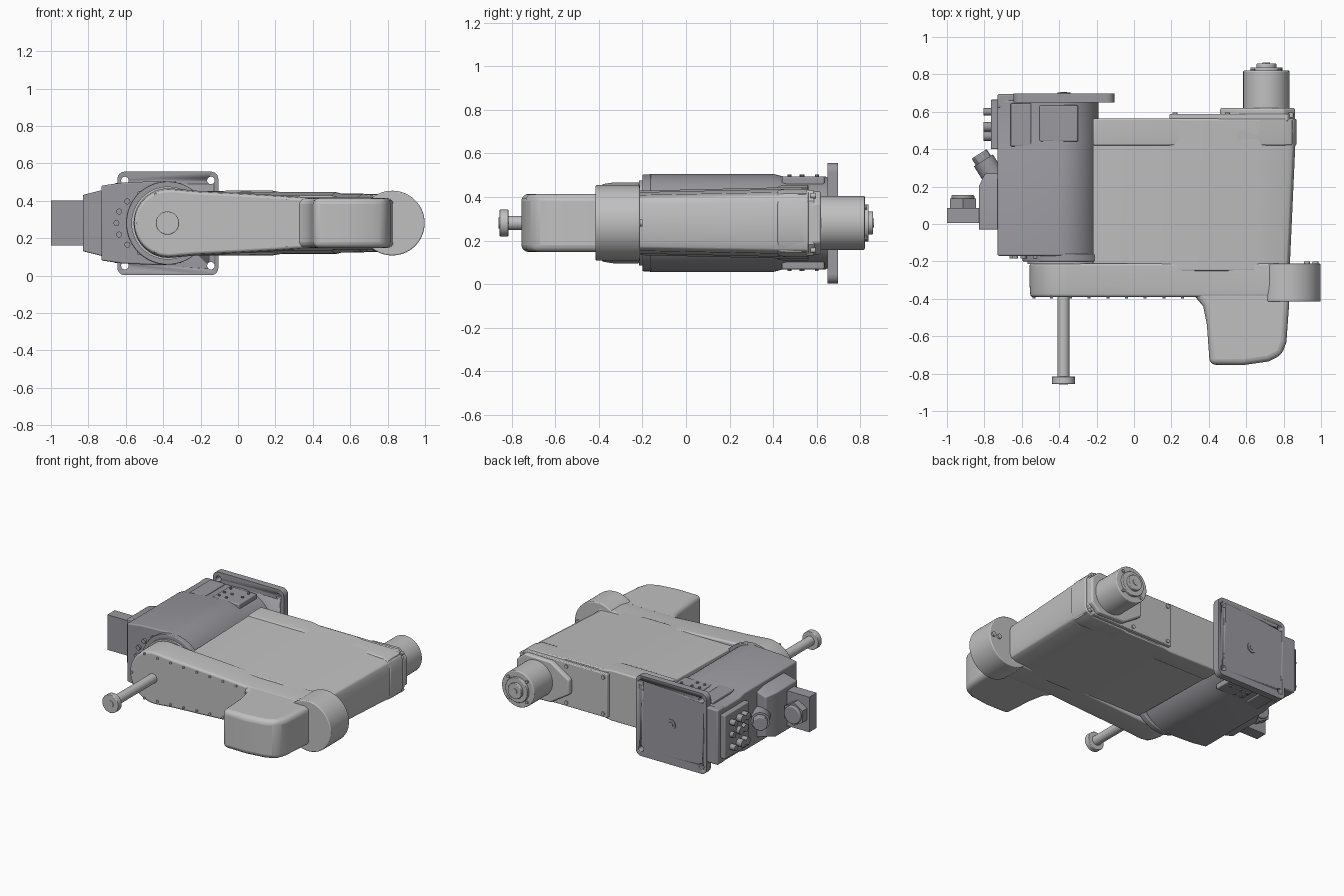
import bpy, bmesh, math
from mathutils import Vector

if "Cube" in bpy.data.objects:
    bpy.data.objects.remove(bpy.data.objects["Cube"])

ZC = 0.281  # mid height shared by every part


def material(name, rgb):
    m = bpy.data.materials.new(name)
    m.use_nodes = True
    m.diffuse_color = (*rgb, 1)
    m.node_tree.nodes["Principled BSDF"].inputs["Base Color"].default_value = (*rgb, 1)
    return m


LIGHT = material("light grey", (0.53, 0.53, 0.53))
DARK = material("slate grey", (0.32, 0.32, 0.35))


def finish(name, bm, mat, bevel=0, segments=3):
    bmesh.ops.recalc_face_normals(bm, faces=bm.faces)
    mesh = bpy.data.meshes.new(name)
    bm.to_mesh(mesh)
    bm.free()
    ob = bpy.data.objects.new(name, mesh)
    bpy.context.collection.objects.link(ob)
    mesh.materials.append(mat)
    if bevel:
        b = ob.modifiers.new("bevel", "BEVEL")
        b.width, b.segments = bevel, segments
        b.limit_method, b.angle_limit = "ANGLE", math.radians(40)
    bpy.ops.object.select_all(action="DESELECT")
    bpy.context.view_layer.objects.active = ob
    ob.select_set(True)
    bpy.ops.object.shade_smooth_by_angle(angle=math.radians(32))
    return ob


def skin(bm, rings):
    rows = [[bm.verts.new(p) for p in ring] for ring in rings]
    n = len(rows[0])
    for a, b in zip(rows, rows[1:]):
        for i in range(n):
            j = (i + 1) % n
            bm.faces.new((a[i], a[j], b[j], b[i]))
    bm.faces.new(rows[0])
    bm.faces.new(rows[-1])


def loft(name, half, stations, mat, bevel=0, pivot=0):
    """Half profile (x, height) mirrored about ZC, swept along y as (y, x scale, z scale)."""
    ring = half + [(x, -h) for x, h in reversed(half) if h > 1e-4]
    bm = bmesh.new()
    skin(bm, [[(pivot + (x - pivot) * sx, y, ZC + h * sz) for x, h in ring]
              for y, sx, sz in stations])
    return finish(name, bm, mat, bevel)


def slab(name, outline, half, mat, bevel=0, z=ZC):
    """Outline in x and y, thickened up and down."""
    bm = bmesh.new()
    skin(bm, [[(x, y, z + s * half) for x, y in outline] for s in (-1, 1)])
    return finish(name, bm, mat, bevel, 4)


def box(name, x, y, z, mat, bevel=0):
    return slab(name, [(x[0], y[0]), (x[1], y[0]), (x[1], y[1]), (x[0], y[1])],
                (z[1] - z[0]) / 2, mat, bevel, (z[0] + z[1]) / 2)


def rod(name, a, b, r, mat, bevel=0, sides=48):
    a, b = Vector(a), Vector(b)
    bm = bmesh.new()
    bmesh.ops.create_cone(bm, cap_ends=True, segments=sides, radius1=r, radius2=r,
                          depth=(b - a).length)
    bm.transform(Vector((0, 0, 1)).rotation_difference(b - a).to_matrix().to_4x4())
    bmesh.ops.translate(bm, verts=bm.verts, vec=(a + b) / 2)
    return finish(name, bm, mat, bevel)


def y_rod(name, x, y0, y1, r, mat, z=ZC, bevel=0, sides=48):
    return rod(name, (x, y0, z), (x, y1, z), r, mat, bevel, sides)


def arc(cx, r, start, end, n=16):
    angles = [math.radians(start + (end - start) * i / n) for i in range(n + 1)]
    return [(cx + r * math.cos(a), max(0, r * math.sin(a))) for a in angles]


# Base housing: flat on one side, half round on the other
loft("base_housing", [(-0.73, 0.2), (-0.62, 0.216)] + arc(-0.415, 0.225, 90, 0),
     [(-0.17, 1, 1), (0.4, 1, 1), (0.46, 1, 0.93), (0.66, 1, 0.93)], DARK, 0.008, -0.45)
box("base_rear_corner", (-0.73, -0.6), (0.62, 0.695), (ZC - 0.19, ZC + 0.19), DARK, 0.01)
y_rod("front_flange", -0.375, -0.2, -0.16, 0.222, DARK, bevel=0.005, sides=64)
y_rod("joint_ring", -0.375, -0.215, -0.19, 0.195, LIGHT, sides=64)
for i in range(7):
    a = math.radians(120 + 20 * i)
    y_rod("flange_bolt", -0.4 + 0.25 * math.cos(a), -0.185, -0.16, 0.016, DARK,
          ZC + 0.18 * math.sin(a), sides=12)

# Mounting plate with four corner holes
plate = box("mounting_plate", (-0.645, -0.105), (0.65, 0.697), (ZC - 0.279, ZC + 0.275), DARK)
bm = bmesh.new()
bm.from_mesh(plate.data)
corners = [e for e in bm.edges if abs(e.verts[0].co.y - e.verts[1].co.y) > 0.01]
bmesh.ops.bevel(bm, geom=corners, offset=0.04, segments=6, affect="EDGES", profile=0.5)
bm.to_mesh(plate.data)
bm.free()
for x in (-0.605, -0.145):
    for s in (-1, 1):
        hole = y_rod("hole_cutter", x, 0.6, 0.75, 0.02, DARK, ZC + s * 0.228, sides=24)
        hole.hide_render = True
        hole.hide_set(True)
        cut = plate.modifiers.new("hole", "BOOLEAN")
        cut.object, cut.operation, cut.solver = hole, "DIFFERENCE", "EXACT"
y_rod("plate_centre_ring", -0.375, 0.69, 0.703, 0.035, DARK)
y_rod("plate_centre_boss", -0.375, 0.69, 0.706, 0.018, DARK)

# Access covers above and below the base
for s in (-1, 1):
    zs = sorted((ZC + s * 0.15, ZC + s * 0.213))
    box("access_cover", (-0.505, -0.3), (0.44, 0.635), zs, DARK, 0.008)
    box("corner_cover", (-0.66, -0.55), (0.415, 0.645), zs, DARK, 0.006)
    for x, y in ((-0.475, 0.53), (-0.475, 0.6), (-0.42, 0.535), (-0.42, 0.475),
                 (-0.34, 0.6), (-0.34, 0.535), (-0.475, 0.475)):
        rod("cover_screw", (x, y, ZC + s * 0.2), (x, y, ZC + s * 0.221), 0.009, DARK, sides=10)

# Side connectors
loft("connector_housing", [(-0.83, 0.15), (-0.72, 0.178)],
     [(-0.03, 1, 1), (0.2, 1, 1), (0.27, 0.7, 0.9)], DARK, 0.006, -0.72)
box("connector_block", (-1.0, -0.82), (0.005, 0.085), (ZC - 0.121, ZC + 0.121), DARK)
y_rod("cable_nut", -0.915, 0.08, 0.135, 0.08, DARK, sides=6)
y_rod("cable_nut_cap", -0.915, 0.13, 0.155, 0.062, DARK, bevel=0.008)
rod("angled_socket", (-0.73, 0.22, ZC), (-0.805, 0.34, ZC), 0.06, DARK)
rod("angled_plug", (-0.79, 0.315, ZC), (-0.828, 0.375, ZC), 0.05, DARK, 0.006, 8)
box("rear_connector_panel", (-0.765, -0.72), (0.4, 0.665), (ZC - 0.15, ZC + 0.15), DARK, 0.006)
for y in (0.47, 0.52, 0.6):
    for s in (-1, 0, 1):
        z = ZC + 0.085 * s
        rod("panel_socket", (-0.75, y, z), (-0.805 if s else -0.79, y, z),
            0.026 if y < 0.55 else 0.02, DARK, sides=16)

# Main arm body, flaring slightly toward the back
loft("arm_body", [(-0.22, 0.15), (0.5, 0.15), (0.53, 0.143), (0.64, 0.143), (0.67, 0.136),
                  (0.79, 0.13), (0.82, 0.115), (0.832, 0.085)],
     [(-0.25, 1, 0.98), (0.4, 1.028, 1.08), (0.56, 1.035, 1.1)], LIGHT, 0.006, -0.22)
loft("arm_rear_ridge", [(-0.22, 0.172), (0.18, 0.174), (0.27, 0.158), (0.8, 0.155),
                        (0.845, 0.135), (0.868, 0.09)],
     [(0.42, 1, 0.97), (0.46, 1, 1), (0.563, 1, 1)], LIGHT, 0.008)
loft("rear_cover", [(0.19, 0.15), (0.82, 0.15), (0.86, 0.1)],
     [(0.55, 1, 1), (0.588, 1, 1)], LIGHT, 0.005)
loft("motor_mount", [(0.46, 0.05), (0.6, 0.14), (0.8, 0.145), (0.862, 0.09)],
     [(0.57, 1, 1), (0.62, 1, 1)], LIGHT, 0.01)
for x in (0.22, 0.5, 0.84):
    for s in (-1, 1):
        y_rod("rear_cover_screw", x, 0.57, 0.595, 0.013, LIGHT, ZC + s * 0.125, sides=12)

# Motor on the back
y_rod("motor_barrel", 0.708, 0.6, 0.82, 0.124, LIGHT, bevel=0.006, sides=64)
y_rod("motor_ring", 0.708, 0.81, 0.838, 0.085, LIGHT, bevel=0.004)
y_rod("motor_hub", 0.708, 0.83, 0.858, 0.053, LIGHT, bevel=0.004)
y_rod("motor_hub_tip", 0.708, 0.85, 0.863, 0.02, LIGHT)
for i in range(4):
    a = math.radians(45 + 90 * i)
    y_rod("motor_screw", 0.708 + 0.1 * math.cos(a), 0.81, 0.83, 0.01, LIGHT,
          ZC + 0.1 * math.sin(a), sides=10)

# Front link: round at the joint, tapering toward the stub
link = arc(-0.372, 0.186, 180, 85) + [(-0.22, 0.173), (0, 0.162), (0.2, 0.15),
                                      (0.34, 0.14), (0.82, 0.14)]
loft("front_link", link, [(-0.39, 0.99, 0.95), (-0.33, 1, 1), (-0.21, 1, 1)], LIGHT, 0.012, -0.1)
for s in (-1, 1):
    for i in range(8):
        x = -0.44 + 0.1 * i
        y_rod("link_screw", x, -0.398, -0.38, 0.008, LIGHT,
              ZC + s * (0.153 - 0.035 * i / 7), sides=8)
y_rod("link_screw", -0.535, -0.398, -0.38, 0.008, LIGHT, sides=8)

# Forward stub blending out of the link
slab("front_stub", [(0.15, -0.34), (0.25, -0.355), (0.32, -0.38), (0.37, -0.44), (0.39, -0.54),
                    (0.405, -0.752), (0.58, -0.755), (0.72, -0.735), (0.79, -0.7),
                    (0.815, -0.63), (0.83, -0.42), (0.83, -0.25), (0.15, -0.25)],
     0.133, LIGHT, 0.032)

# Round end of the arm
y_rod("arm_end_drum", 0.825, -0.415, -0.212, 0.173, LIGHT, bevel=0.006, sides=72)
for x in (0.925, 0.97):
    y_rod("drum_bump", x, -0.22, -0.2, 0.016, LIGHT, sides=12)

# Shaft in front of the joint
y_rod("shaft", -0.377, -0.83, -0.38, 0.032, LIGHT)
y_rod("shaft_head", -0.377, -0.855, -0.815, 0.062, LIGHT, bevel=0.004)
y_rod("shaft_head_tip", -0.377, -0.859, -0.85, 0.025, LIGHT)
